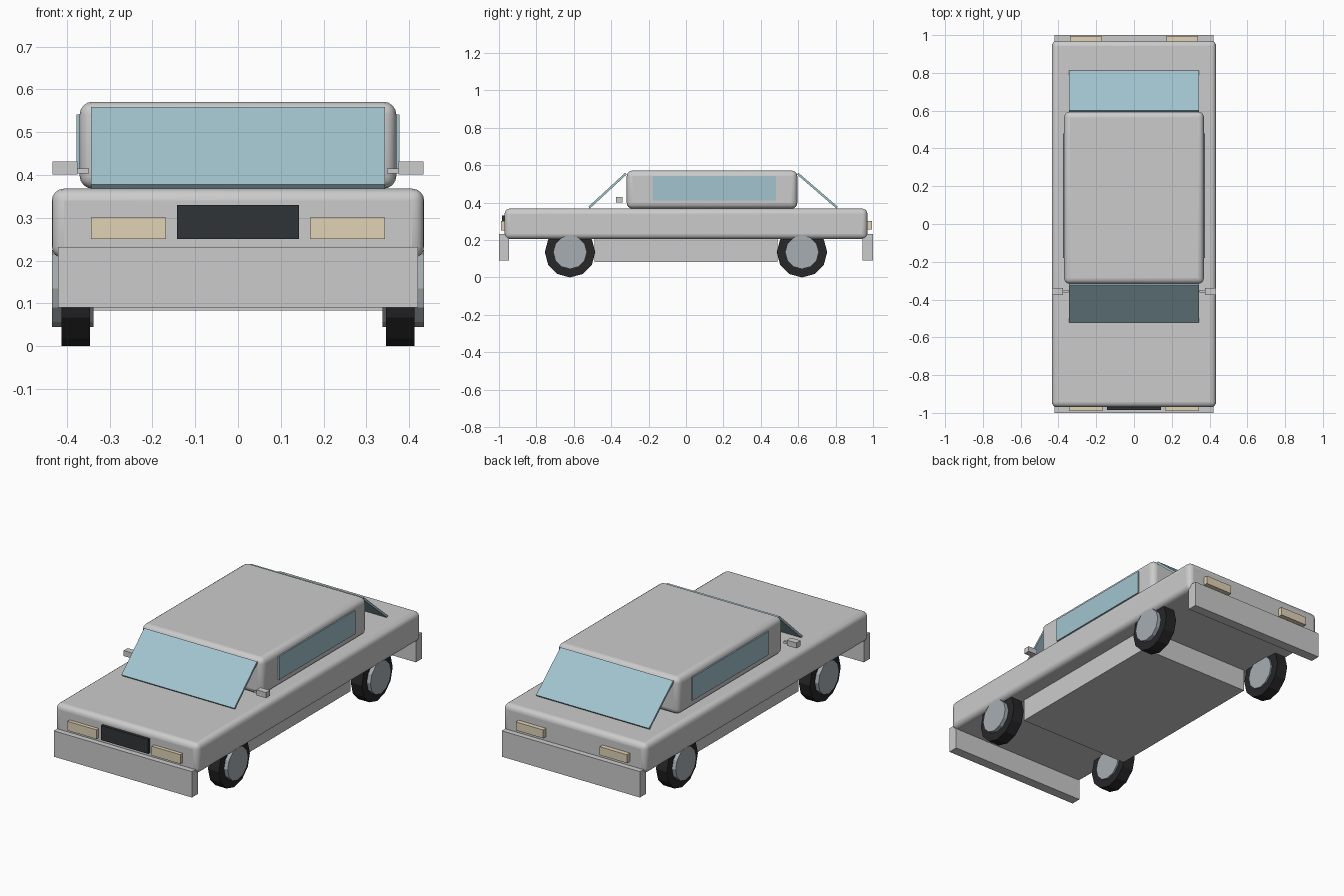
import bpy
import math

if "Cube" in bpy.data.objects:
    bpy.data.objects.remove(bpy.data.objects["Cube"])


def material(name, rgb):
    m = bpy.data.materials.new(name)
    m.diffuse_color = (*rgb, 1)
    m.use_nodes = True
    m.node_tree.nodes["Principled BSDF"].inputs["Base Color"].default_value = m.diffuse_color
    return m


GLASS = material("glass", (0.36, 0.55, 0.62))
LAMP = material("lamp", (0.75, 0.65, 0.47))
DARK = material("dark", (0.03, 0.033, 0.037))
RUBBER = material("rubber", (0.02, 0.02, 0.022))
HUB = material("hub", (0.38, 0.42, 0.44))


def finish(ob, name, mat):
    ob.name = name
    if mat:
        ob.data.materials.append(mat)
    return ob


def box(name, x, y, z, mat=None, bevel=0):
    """Box spanning the (min, max) pairs, optionally with rounded edges."""
    c = [(a + b) / 2 for a, b in (x, y, z)]
    bpy.ops.mesh.primitive_cube_add(size=1, location=c)
    ob = bpy.context.object
    ob.scale = [b - a for a, b in (x, y, z)]
    bpy.ops.object.transform_apply(location=False, rotation=False, scale=True)
    if bevel:
        mod = ob.modifiers.new("round", "BEVEL")
        mod.width, mod.segments = bevel, 4
        bpy.ops.object.shade_smooth_by_angle(angle=math.radians(35))
    return finish(ob, name, mat)


def pane(name, low, high):
    """Sloped glass sheet between two (y, z) points."""
    dy, dz = high[0] - low[0], high[1] - low[1]
    bpy.ops.mesh.primitive_cube_add(
        size=1, location=(0, (low[0] + high[0]) / 2, (low[1] + high[1]) / 2))
    ob = bpy.context.object
    ob.scale = (0.686, math.hypot(dy, dz), 0.012)
    ob.rotation_euler.x = math.atan2(dz, dy)
    return finish(ob, name, GLASS)


def disc(name, x, y, radius, width, mat):
    bpy.ops.mesh.primitive_cylinder_add(
        vertices=12, radius=radius, depth=width,
        location=(x, y, 0.135), rotation=(0, math.pi / 2, 0))
    return finish(bpy.context.object, name, mat)


# Body, cabin and floor
box("body", (-0.435, 0.435), (-0.97, 0.97), (0.205, 0.368), bevel=0.028)
box("cabin", (-0.37, 0.37), (-0.317, 0.595), (0.368, 0.571), bevel=0.03)
box("underbody", (-0.34, 0.34), (-0.49, 0.49), (0.083, 0.21))

# Front and rear glass
pane("windshield", (-0.518, 0.373), (-0.321, 0.555))
pane("rear_window", (0.808, 0.373), (0.597, 0.555))

# Bumpers and grille
box("front_bumper", (-0.42, 0.42), (-1, -0.945), (0.09, 0.232))
box("rear_bumper", (-0.42, 0.42), (0.945, 1), (0.09, 0.232))
box("grille", (-0.143, 0.143), (-0.985, -0.95), (0.25, 0.33), DARK)

# Paired parts on both sides
for s, side in ((-1, "left"), (1, "right")):
    def span(a, b):
        return tuple(sorted((s * a, s * b)))

    box(side + "_side_window", span(0.35, 0.377), (-0.18, 0.48), (0.412, 0.541), GLASS)
    box(side + "_headlight", span(0.168, 0.343), (-0.99, -0.95), (0.25, 0.301), LAMP)
    box(side + "_tail_light", span(0.172, 0.338), (0.95, 0.995), (0.255, 0.301), LAMP)
    box(side + "_mirror", span(0.375, 0.433), (-0.375, -0.34), (0.401, 0.431))
    box(side + "_mirror_stalk", span(0.348, 0.38), (-0.362, -0.35), (0.403, 0.415))
    for y, end in ((-0.62, "front"), (0.62, "rear")):
        disc(f"{end}_{side}_tire", s * 0.379, y, 0.135, 0.066, RUBBER)
        disc(f"{end}_{side}_hub", s * 0.386, y, 0.09, 0.096, HUB)
